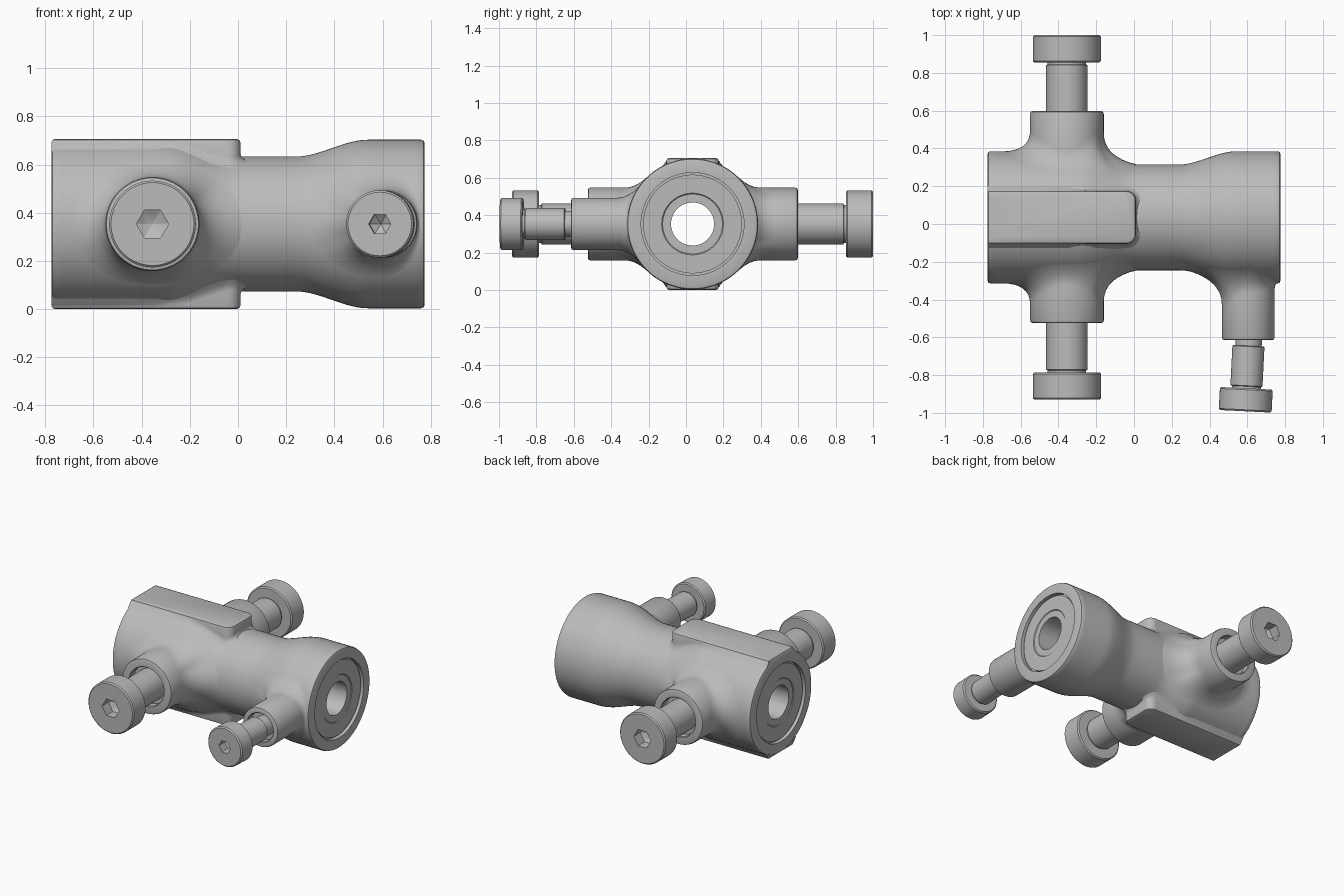
import bpy
import bmesh
from math import cos, sin, pi, sqrt, radians
from mathutils import Vector

if "Cube" in bpy.data.objects:
    bpy.data.objects.remove(bpy.data.objects["Cube"])

steel = bpy.data.materials.new("grey steel")
steel.use_nodes = True
GREY = (0.5, 0.5, 0.5, 1)
steel.diffuse_color = GREY
steel.node_tree.nodes["Principled BSDF"].inputs["Base Color"].default_value = GREY

CENTRE = Vector((0, 0.035, 0.353))
X, Y, Z = Vector((1, 0, 0)), Vector((0, 1, 0)), Vector((0, 0, 1))
SEGMENTS = 72
END = 0.775


def skin(name, rings, cap_start=False, cap_end=False, loop=False):
    """Join rings of points into one smooth-shaded object."""
    bm = bmesh.new()
    rows = [[bm.verts.new(p) for p in ring] for ring in rings]
    pairs = list(zip(rows, rows[1:])) + ([(rows[-1], rows[0])] if loop else [])
    for a, b in pairs:
        for i in range(len(a)):
            j = (i + 1) % len(a)
            bm.faces.new((a[i], a[j], b[j], b[i]))
    if cap_start:
        bm.faces.new(rows[0])
    if cap_end:
        bm.faces.new(rows[-1])
    bmesh.ops.remove_doubles(bm, verts=bm.verts, dist=0.00005)
    bmesh.ops.recalc_face_normals(bm, faces=bm.faces)
    mesh = bpy.data.meshes.new(name)
    bm.to_mesh(mesh)
    bm.free()
    mesh.materials.append(steel)
    obj = bpy.data.objects.new(name, mesh)
    bpy.context.collection.objects.link(obj)
    bpy.ops.object.select_all(action="DESELECT")
    obj.select_set(True)
    bpy.context.view_layer.objects.active = obj
    bpy.ops.object.shade_smooth_by_angle(angle=radians(35))
    return obj


def angles():
    return [2 * pi * k / SEGMENTS for k in range(SEGMENTS)]


def circle(origin, u, v, axis, r, h, hexagon=False):
    """Round or hexagonal ring of radius r at height h along the axis."""
    ring = []
    for t in angles():
        rr = r * cos(pi / 6) / cos(t % (pi / 3) - pi / 6) if hexagon else r
        ring.append(origin + u * (rr * cos(t)) + v * (rr * sin(t)) + axis * h)
    return ring


def smooth(a, b, x):
    t = min(max((x - a) / (b - a), 0), 1)
    return t * t * (3 - 2 * t)


def body_radius(x):
    return 0.35 - 0.07 * smooth(-0.3, 0.0, x) + 0.07 * smooth(0.24, 0.54, x)


def surface(x, side):
    """Height of the body skin above its axis at a sideways offset."""
    return sqrt(max(body_radius(x) ** 2 - side ** 2, 0))


# Main body: waisted tube with a recessed, bored disc at both ends
end_face = [(0.346, END - 0.004), (0.335, END), (0.275, END), (0.275, END - 0.03),
            (0.264, END - 0.03), (0.264, END - 0.015), (0.165, END - 0.015),
            (0.16, END - 0.02), (0.115, END - 0.02)]
steps = 64
span = END - 0.015
outer = [(body_radius(x), x) for x in (-span + 2 * span * k / steps for k in range(steps + 1))]
profile = outer + end_face + [(r, -h) for r, h in reversed(end_face)]
skin("main_body", [circle(CENTRE, Y, Z, X, r, h) for r, h in profile], loop=True)


# Raised flat pads on the top and bottom
def pad_outline(inset, half=0.14, corner=0.05, tip=0.01):
    pts = []
    for s in (1, -1):
        arc = [pi / 2 * k / 6 for k in range(7)]
        if s < 0:
            arc.reverse()
        reach = corner - inset
        pts += [(tip - corner + reach * sin(a), s * (half - corner + reach * cos(a))) for a in arc]
        rows = [-0.05, -0.2, -0.35, -0.55]
        if s > 0:
            pts = [(x, half - inset) for x in reversed(rows)] + pts
        else:
            pts += [(x, inset - half) for x in rows]
    left = max(-END, -END + inset)
    pts += [(left, (half - inset) * k / 5) for k in range(-5, 6)]
    return pts


PAD_TOP = 0.353
for name, up in (("top_pad", 1), ("bottom_pad", -1)):
    rings = []
    for inset, lift in ((-0.03, -0.004), (-0.012, 0.006), (-0.003, 0.016), (0, 0.03)):
        rings.append([(x, y, min(surface(x, y) + lift, PAD_TOP - 0.015))
                      for x, y in pad_outline(inset)])
    for inset, drop in ((0, 0.015), (0.004, 0.005), (0.015, 0)):
        rings.append([(x, y, PAD_TOP - drop) for x, y in pad_outline(inset)])
    placed = [[CENTRE + Vector((x, y, z * up)) for x, y, z in ring] for ring in rings]
    pad = skin(name, placed, cap_end=True)
    if pad.data.polygons[-1].normal.z * up < 0:
        pad.data.flip_normals()


# Side bosses: sockets with a fillet that lands on the body skin
def boss(name, x0, facing, r, top, hole, left, right, side):
    origin = CENTRE + X * x0
    axis = Y * facing
    rings = [circle(origin, X, Z, axis, rr, h) for rr, h in (
        (0.001, top - 0.05), (hole, top - 0.05), (hole, top - 0.005), (hole + 0.005, top),
        (r - 0.015, top), (r - 0.004, top - 0.004), (r, top - 0.015))]
    fillet = [[] for _ in range(9)]
    for t in angles():
        c, s = cos(t), sin(t)
        w = side + ((right if c > 0 else left) - side) * c * c

        def skin_at(d):
            return surface(x0 + d * c, d * s)

        land = r + w
        slope = (skin_at(land + 0.001) - skin_at(land - 0.001)) / 0.002
        corner = max(skin_at(land) - slope * w, skin_at(r))
        start = Vector((r, corner + 0.6 * w + 0.02))
        mid = Vector((r, corner))
        stop = Vector((land, skin_at(land) - 0.001))
        for k, ring in enumerate(fillet):
            f = k / 8
            p = start * (1 - f) ** 2 + mid * (2 * f * (1 - f)) + stop * f ** 2
            ring.append(origin + X * (p.x * c) + Z * (p.x * s) + axis * p.y)
    rings += fillet + [circle(origin, X, Z, axis, 0.001, 0.2)]
    skin(name, rings, cap_start=True, cap_end=True)


boss("back_boss", -0.355, 1, 0.195, 0.563, 0.135, 0.15, 0.18, 0.06)
boss("front_boss", -0.355, -1, 0.195, 0.56, 0.135, 0.15, 0.18, 0.06)
boss("small_boss", 0.605, -1, 0.14, 0.65, 0.1, 0.17, 0.015, 0.08)


# Socket-head screws: shaft, head and hexagonal recess with a conical floor
def screw(name, origin, axis, shaft, head, shaft_len, head_len, socket, tip=0.0, tip_r=0.07):
    u = (X - axis * X.dot(axis)).normalized()
    top = shaft_len + head_len
    b = 0.008
    profile = [(0.001, -tip)]
    if tip:
        profile += [(tip_r, -tip), (tip_r, 0)]
    profile += [(shaft - 0.004, 0), (shaft, 0.004), (shaft, shaft_len - 0.014),
                (shaft - 0.008, shaft_len - 0.01), (shaft - 0.008, shaft_len),
                (head - b, shaft_len), (head, shaft_len + b), (head, top - b), (head - b, top)]
    rings = [circle(origin, u, Z, axis, r, h) for r, h in profile]
    for r, depth in ((socket, 0), (socket, head_len * 0.5), (0.001, head_len * 0.75)):
        rings.append(circle(origin, u, Z, axis, r, top - depth, hexagon=True))
    skin(name, rings, cap_start=True, cap_end=True)


def at(x, y):
    return Vector((x, y, CENTRE.z))


screw("back_screw", at(-0.355, 0.54), Y, 0.11, 0.18, 0.315, 0.145, 0.067)
screw("front_screw", at(-0.355, -0.465), -Y, 0.11, 0.18, 0.32, 0.145, 0.067)
tilted = Vector((-0.05, -1, 0)).normalized()
screw("small_screw", at(0.606, -0.645), tilted, 0.085, 0.14, 0.225, 0.122, 0.046, tip=0.08)
